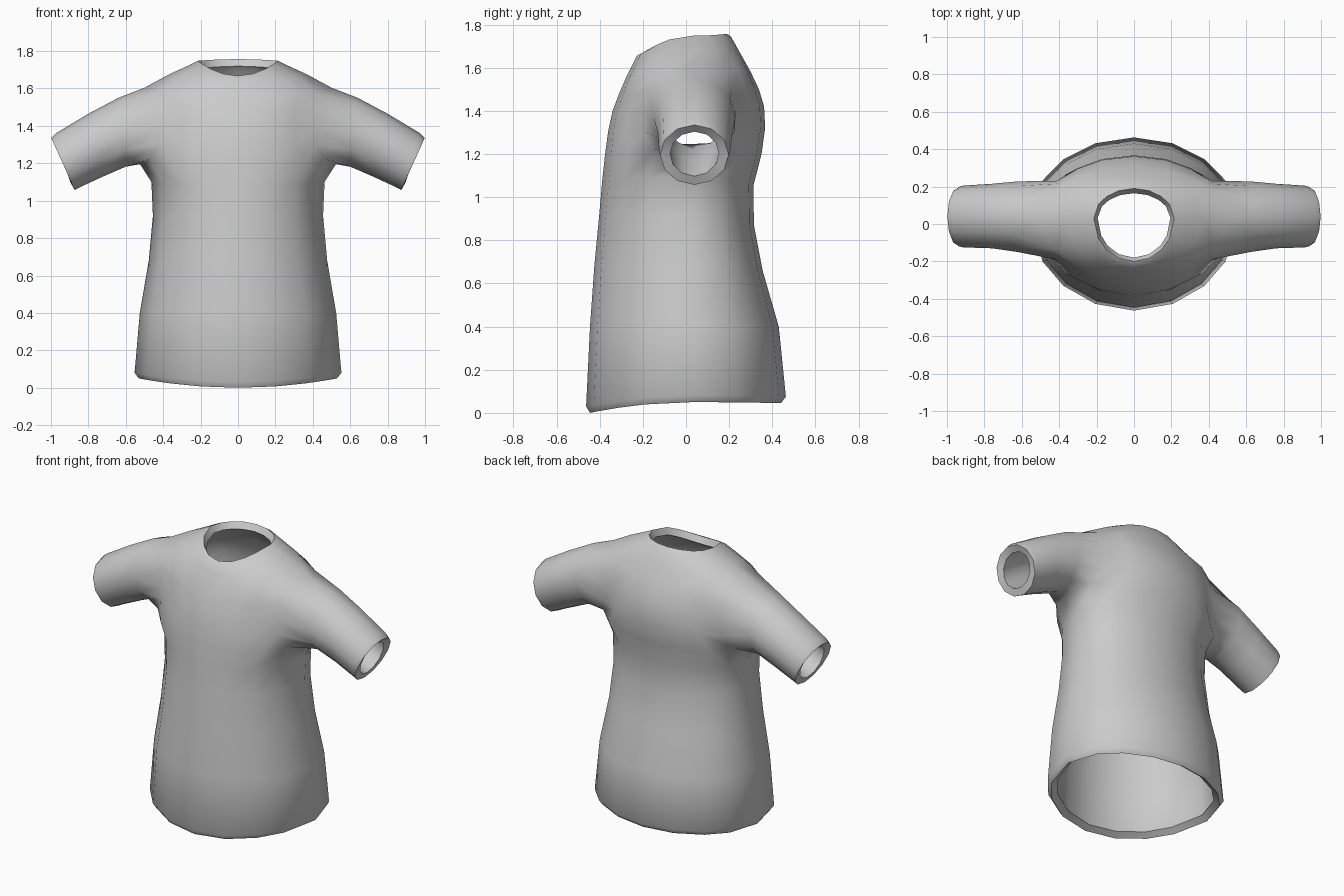
import bpy, bmesh
from math import sin, cos, pi, radians

cube = bpy.data.objects.get("Cube")
if cube:
    bpy.data.objects.remove(cube)

# Cloth colour
cloth = bpy.data.materials.new("grey cloth")
cloth.use_nodes = True
GREY = (0.6, 0.6, 0.6, 1)
cloth.diffuse_color = GREY
cloth.node_tree.nodes["Principled BSDF"].inputs["Base Color"].default_value = GREY

# Half rings of the body: z front, z side, z back, half width, y front, y back
BODY = [
    (0.00, 0.05, 0.045, 0.53, -0.445, 0.44),
    (0.03, 0.08, 0.075, 0.553, -0.463, 0.463),
    (0.40, 0.40, 0.40, 0.525, -0.445, 0.43),
    (0.68, 0.68, 0.66, 0.477, -0.425, 0.355),
    (0.92, 0.92, 0.87, 0.455, -0.402, 0.315),
    (1.08, 1.10, 1.05, 0.463, -0.388, 0.312),
    (1.20, 1.20, 1.20, 0.535, -0.375, 0.35),
    (1.31, 1.30, 1.32, 0.50, -0.36, 0.367),
    (1.40, 1.40, 1.42, 0.50, -0.34, 0.362),
    (1.48, 1.50, 1.50, 0.50, -0.31, 0.338),
    (1.55, 1.61, 1.58, 0.52, -0.28, 0.30),
    (1.61, 1.675, 1.67, 0.37, -0.25, 0.25),
    (1.655, 1.73, 1.745, 0.25, -0.228, 0.208),
    (1.668, 1.748, 1.757, 0.215, -0.20, 0.19),
]
ANGLES = [0, 22, 43, 62, 90, 118, 137, 158, 180]
ARMHOLE_ANGLES = [0, 20, 37, 54, 90, 126, 143, 160, 180]
MID_Y = 0.03
LOW, HIGH = 6, 10          # rows bounding the armhole

# Sleeve rings: top x, top z, bottom x, bottom z, y front, y back
SLEEVE = [
    (0.64, 1.55, 0.60, 1.182, -0.15, 0.228),
    (0.80, 1.465, 0.72, 1.13, -0.13, 0.215),
    (0.975, 1.36, 0.85, 1.07, -0.125, 0.205),
    (0.998, 1.335, 0.873, 1.057, -0.12, 0.198),
]

bm = bmesh.new()


def body_ring(angles, zf, zs, zb, width, yf, yb):
    ring = []
    for a in angles:
        c = cos(radians(a))
        z_end, y_end = (zf, yf) if c > 0 else (zb, yb)
        x = 0 if a in (0, 180) else width * sin(radians(a))
        ring.append(bm.verts.new((x, MID_Y + (y_end - MID_Y) * abs(c),
                                  zs + (z_end - zs) * c * c)))
    return ring


# Body wall, left open at the armhole
rows = [body_ring(ARMHOLE_ANGLES if LOW < i <= HIGH else ANGLES, *r)
        for i, r in enumerate(BODY)]
for r in range(len(rows) - 1):
    for c in range(len(ANGLES) - 1):
        if not (LOW <= r < HIGH and c in (3, 4)):
            bm.faces.new((rows[r][c], rows[r][c + 1], rows[r + 1][c + 1], rows[r + 1][c]))

# Round off the lower and upper corners of the armhole
for c in (3, 5):
    rows[LOW][c].co.z += 0.03
    rows[HIGH][c].co.z -= 0.02

# Sleeve grown from the armhole edge
armhole = ([rows[LOW][4]] + [rows[r][5] for r in range(LOW, HIGH + 1)]
           + [rows[HIGH][4]] + [rows[r][3] for r in range(HIGH, LOW - 1, -1)])
ring = armhole
for tx, tz, bx, bz, yf, yb in SLEEVE:
    new = []
    for k in range(len(ring)):
        a = 2 * pi * k / len(ring)
        t = (1 - cos(a)) / 2
        new.append(bm.verts.new((bx + (tx - bx) * t,
                                 (yf + yb) / 2 + (yb - yf) / 2 * sin(a),
                                 bz + (tz - bz) * t)))
    for k in range(len(ring)):
        j = (k + 1) % len(ring)
        bm.faces.new((ring[k], ring[j], new[j], new[k]))
    ring = new

# Soften the join between sleeve and body
bmesh.ops.smooth_vert(bm, verts=armhole, factor=0.35,
                      use_axis_x=True, use_axis_y=True, use_axis_z=True)

# Make the wall face outwards before thickening
bmesh.ops.recalc_face_normals(bm, faces=bm.faces)
bm.faces.ensure_lookup_table()
if bm.faces[0].normal.y > 0:
    bmesh.ops.reverse_faces(bm, faces=bm.faces)
mesh = bpy.data.meshes.new("shirt")
bm.to_mesh(mesh)
bm.free()
mesh.materials.append(cloth)
shirt = bpy.data.objects.new("shirt", mesh)
bpy.context.collection.objects.link(shirt)

# Mirror to the other side, then give the cloth thickness inwards
mirror = shirt.modifiers.new("Mirror", 'MIRROR')
mirror.use_clip = True
solid = shirt.modifiers.new("Thickness", 'SOLIDIFY')
solid.thickness = 0.045
solid.offset = -1
solid.use_even_offset = True

bpy.ops.object.select_all(action='DESELECT')
shirt.select_set(True)
bpy.context.view_layer.objects.active = shirt
for name in ("Mirror", "Thickness"):
    bpy.ops.object.modifier_apply(modifier=name)
bpy.ops.object.shade_smooth_by_angle(angle=radians(70))
